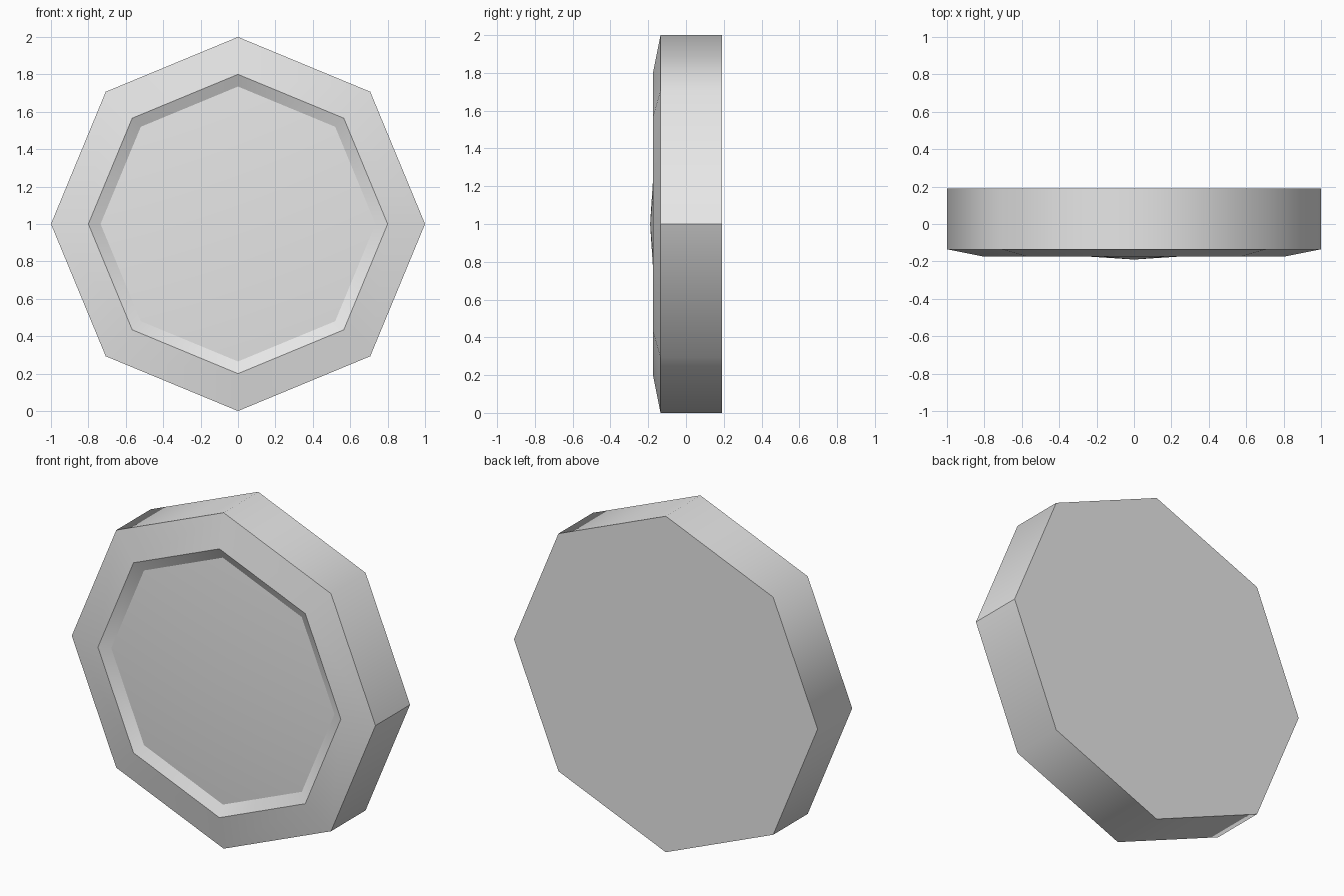
import bpy
import bmesh
from math import cos, sin, pi

SIDES = 8

cube = bpy.data.objects.get("Cube")
if cube:
    bpy.data.objects.remove(cube, do_unlink=True)

# Single plain grey
grey = bpy.data.materials.new("light_grey")
grey.use_nodes = True
grey.diffuse_color = (0.8, 0.8, 0.8, 1)
grey.node_tree.nodes["Principled BSDF"].inputs["Base Color"].default_value = (0.8, 0.8, 0.8, 1)

bm = bmesh.new()


def ring(radius, y):
    """Octagonal loop of vertices facing the front, corners on the axes."""
    return [bm.verts.new((radius * cos(2 * pi * i / SIDES), y,
                          1 + radius * sin(2 * pi * i / SIDES)))
            for i in range(SIDES)]


# Rings: back edge, front edge, rim lip, recess floor
profile = [(1.0, 0.19), (1.0, -0.135), (0.8, -0.175), (0.735, -0.142)]
rings = [ring(r, y) for r, y in profile]

# Flat back, then side wall, sloped rim and recess wall
bm.faces.new(rings[0])
for a, b in zip(rings, rings[1:]):
    for i in range(SIDES):
        j = (i + 1) % SIDES
        bm.faces.new((a[i], a[j], b[j], b[i]))

# Shallow pointed centre panel
tip = bm.verts.new((0, -0.19, 1))
for i in range(SIDES):
    bm.faces.new((rings[-1][i], rings[-1][(i + 1) % SIDES], tip))

bmesh.ops.recalc_face_normals(bm, faces=bm.faces)
for face in bm.faces:
    face.smooth = True

# Crisp ring edges and one crease down the side wall
for loop in rings:
    for i in range(SIDES):
        bm.edges.get((loop[i], loop[(i + 1) % SIDES])).smooth = False
bm.edges.get((rings[0][0], rings[1][0])).smooth = False

mesh = bpy.data.meshes.new("octagonal_disc")
bm.to_mesh(mesh)
bm.free()
mesh.materials.append(grey)
disc = bpy.data.objects.new("octagonal_disc", mesh)
bpy.context.collection.objects.link(disc)
